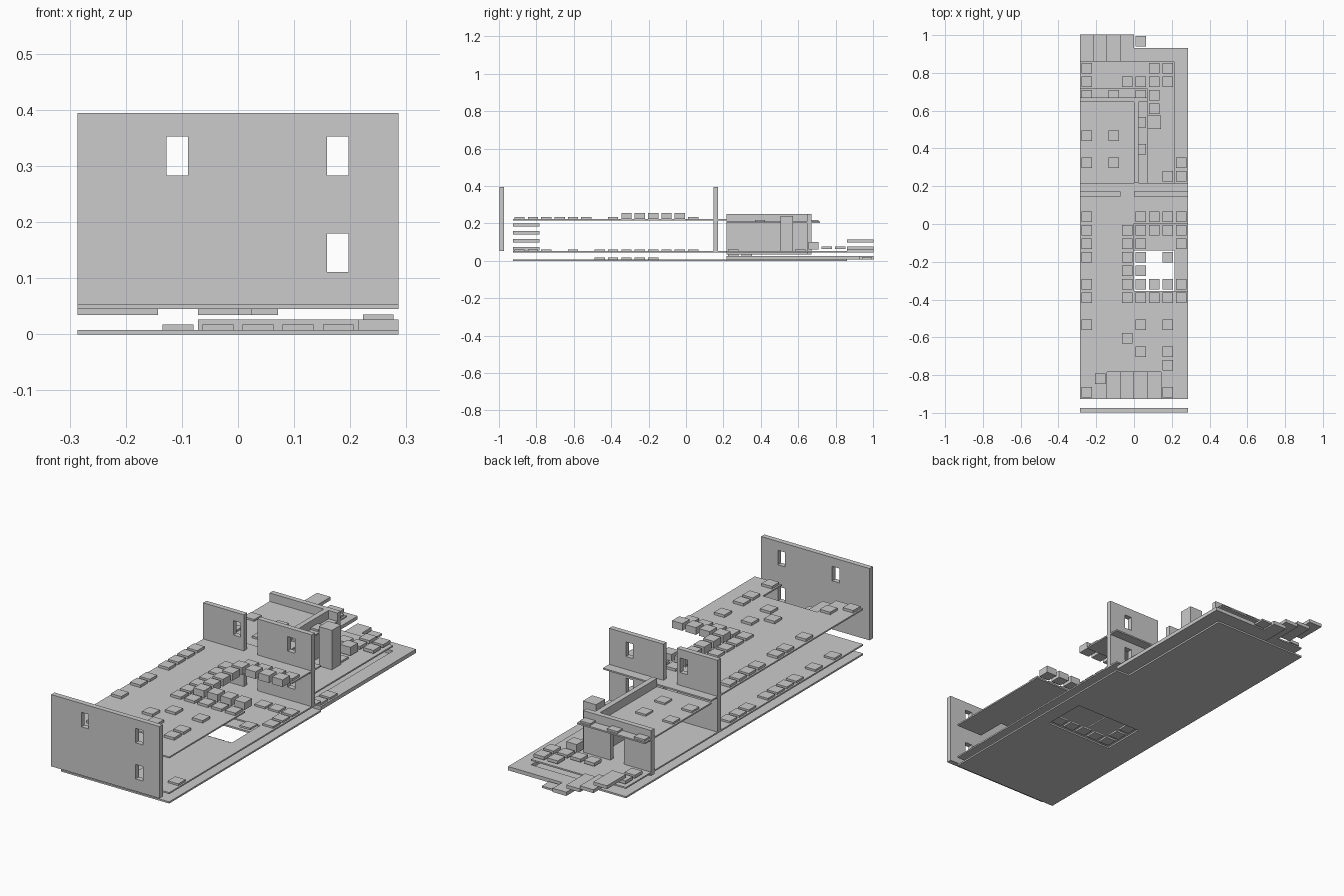
import bpy, bmesh

if "Cube" in bpy.data.objects:
    bpy.data.objects.remove(bpy.data.objects["Cube"])

C = 1 / 14            # grid cell
T = 0.025             # wall thickness
grey = bpy.data.materials.new("plain_grey")
grey.diffuse_color = (0.6, 0.6, 0.6, 1)
grey.use_nodes = True
grey.node_tree.nodes["Principled BSDF"].inputs["Base Color"].default_value = grey.diffuse_color


def edge_x(k):        # left edge of column k
    return (k - 4) * C


def edge_y(j):        # back edge of row j (rows count from back to front)
    return 1.003 - j * C


def finish(name, bm):
    bmesh.ops.recalc_face_normals(bm, faces=bm.faces)
    me = bpy.data.meshes.new(name)
    bm.to_mesh(me)
    bm.free()
    me.materials.append(grey)
    ob = bpy.data.objects.new(name, me)
    bpy.context.collection.objects.link(ob)
    return ob


def add_box(bm, x0, x1, y0, y1, z0, z1):
    vs = bmesh.ops.create_cube(bm, size=1)["verts"]
    for v in vs:
        v.co.x = x1 if v.co.x > 0 else x0
        v.co.y = y1 if v.co.y > 0 else y0
        v.co.z = z1 if v.co.z > 0 else z0


def box(name, *dims):
    bm = bmesh.new()
    add_box(bm, *dims)
    return finish(name, bm)


def slab(name, inside, z0, z1):
    """Solid plate covering every grid cell for which inside(k, j) is true."""
    bm = bmesh.new()
    cells = {(k, j) for k in range(8) for j in range(28) if inside(k, j)}
    for k, j in cells:
        pts = [(edge_x(k), edge_y(j)), (edge_x(k), edge_y(j + 1)),
               (edge_x(k + 1), edge_y(j + 1)), (edge_x(k + 1), edge_y(j))]
        for z in (z0, z1):
            bm.faces.new([bm.verts.new((x, y, z)) for x, y in pts])
        for i, n in enumerate([(k - 1, j), (k, j + 1), (k + 1, j), (k, j - 1)]):
            if n not in cells:
                a, b = pts[i], pts[(i + 1) % 4]
                bm.faces.new([bm.verts.new(p) for p in
                              ((*a, z0), (*b, z0), (*b, z1), (*a, z1))])
    bmesh.ops.remove_doubles(bm, verts=bm.verts, dist=1e-4)
    return finish(name, bm)


def tiles(name, spots, z0, z1, size=0.055):
    bm = bmesh.new()
    h = size / 2
    for k, j in spots:
        x, y = edge_x(k + 0.5), edge_y(j + 0.5)
        add_box(bm, x - h, x + h, y - h, y + h, z0, z1)
    return finish(name, bm)


def wall(name, spans, y, z0, z1):
    """Wall pieces along x, with the shared window openings cut through."""
    bm = bmesh.new()
    for x0, x1 in spans:
        add_box(bm, x0, x1, y, y + T, z0, z1)
    ob = finish(name, bm)
    bm = bmesh.new()
    for x, z in ((-0.108, 0.283), (0.178, 0.283), (0.178, 0.111)):
        add_box(bm, x - 0.019, x + 0.019, y - 0.05, y + 0.08, z, z + 0.069)
    cutter = finish(name + "_window_cutter", bm)
    cutter.hide_render = True
    cutter.hide_viewport = True
    mod = ob.modifiers.new("windows", "BOOLEAN")
    mod.object = cutter
    mod.solver = "EXACT"


# Ground plate with its opening, and the lower ledge around the back corner
slab("ground_floor", lambda k, j: 2 <= j <= 26 and (j >= 11 or k < 7)
     and not (16 <= j <= 18 and 2 <= k <= 6), 0.0, 0.008)
slab("back_ledge", lambda k, j: (k == 7 and 1 <= j <= 10) or (j == 1 and k >= 3)
     or (j == 0 and k == 3), 0.008, 0.026)

# Middle floor, narrower behind the cross wall
slab("middle_floor", lambda k, j: 2 <= j <= 26 and (j >= 11 or k < 7)
     and not (16 <= j <= 18 and 4 <= k <= 6), 0.045, 0.052)

# Upper floor with the large opening and stairwell
slab("upper_floor", lambda k, j: 11 <= j <= 26 and not (14 <= j <= 18 and k >= 4)
     and not (j >= 25 and 2 <= k <= 5), 0.215, 0.222)
slab("rear_upper_floor", lambda k, j: 4 <= j <= 10 and k <= 4, 0.203, 0.21)

# Walls with windows
W = 4 * C
wall("front_wall", [(-W, W)], -0.998, 0.052, 0.394)
wall("cross_wall", [(-W, -C), (0, W)], edge_y(12), 0.052, 0.394)

# Rear room walls with a doorway
yb = edge_y(5)
box("rear_wall_left", -W, -2 * C, yb, yb + T, 0.034, 0.25)
box("rear_wall_right", -C, C, yb, yb + T, 0.034, 0.25)
box("door_lintel", -2 * C, -C, yb, yb + T, 0.195, 0.25)
box("rear_side_wall", 0, T, edge_y(11), yb, 0.034, 0.25)

# Inner stair treads and back stair treads
for i, z in enumerate((0.182, 0.14, 0.097, 0.055)):
    box("stair_tread", edge_x(2 + i), edge_x(3 + i), edge_y(27), edge_y(25), z, z + 0.018)
for i, z in enumerate((0.098, 0.06, 0.045)):
    box("back_stair_tread", edge_x(i), edge_x(i + 1), edge_y(2), edge_y(0), z, z + 0.016)

# Tiles on the ground
tiles("ground_tiles", [(k, 18) for k in range(2, 7)] + [(2, j) for j in (16, 17, 19, 20)]
      + [(4, 0)], 0.008, 0.017)
tiles("ledge_tiles", [(7, 9), (7, 10)], 0.026, 0.035)

# Tiles on the middle floor
tiles("middle_tiles", [(0, j) for j in (13, 14, 15, 17, 18, 19, 20, 22, 24)]
      + [(7, 13), (7, 14), (7, 15), (7, 25), (6, 26), (6, 10), (6, 16),
         (3, 16), (3, 17), (3, 18), (3, 19), (5, 13), (6, 13), (5, 5)], 0.052, 0.061)
tiles("rear_tiles", [(0, 2), (5, 2), (6, 2), (0, 3)] + [(k, 3) for k in range(3, 7)],
      0.062, 0.077)
tiles("rear_block", [(5, 4)], 0.06, 0.1)
tiles("rear_pillar", [(5, 6)], 0.052, 0.24, 0.069)

# Tiles on the upper floors
tiles("upper_tiles", [(0, j) for j in (13, 14, 15, 16, 18, 19, 21, 26)]
      + [(k, j) for j in (13, 19) for k in range(4, 8)]
      + [(3, j) for j in (14, 15, 16, 17, 18, 19, 22)]
      + [(4, 21), (6, 21), (4, 23), (6, 23), (6, 24), (1, 25), (6, 26)], 0.222, 0.234)
tiles("rear_upper_tiles", [(k, j) for k in (0, 2) for j in (4, 7, 9)]
      + [(4, 4), (4, 6), (4, 8)], 0.21, 0.219)

# Taller blocks framing the upper opening
tiles("opening_blocks", [(k, j) for j in (14, 18) for k in range(4, 8)]
      + [(4, 15), (4, 16), (4, 17)], 0.222, 0.256)
